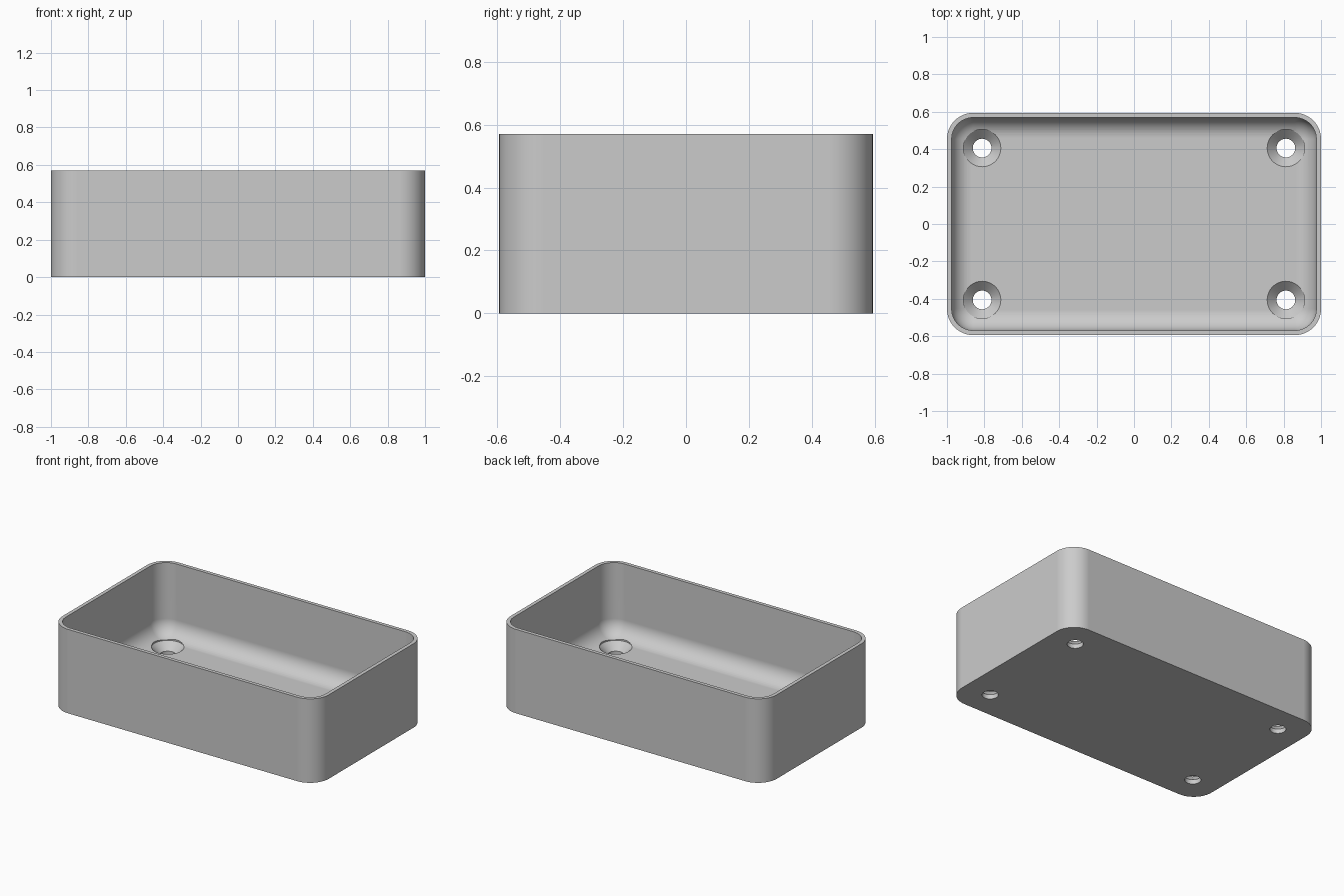
import bpy, bmesh
from math import sin, cos, pi

HALF_X, HALF_Y, HEIGHT = 1.0, 0.594, 0.57
CORNER, WALL, FLOOR, FILLET = 0.14, 0.025, 0.08, 0.11
HOLE_X, HOLE_Y = 0.812, 0.406
STEPS = 12

cube = bpy.data.objects.get("Cube")
if cube:
    bpy.data.objects.remove(cube)

grey = bpy.data.materials.new("light grey")
grey.use_nodes = True
colour = (0.6, 0.6, 0.6, 1)
grey.diffuse_color = colour
grey.node_tree.nodes["Principled BSDF"].inputs["Base Color"].default_value = colour


def rounded_ring(bm, inset, z):
    """Rounded rectangle of vertices, offset inward from the outer wall."""
    radius = CORNER - inset
    verts = []
    for q, (sx, sy) in enumerate([(1, 1), (-1, 1), (-1, -1), (1, -1)]):
        for i in range(STEPS + 1):
            a = (q + i / STEPS) * pi / 2
            verts.append(bm.verts.new((sx * (HALF_X - CORNER) + radius * cos(a),
                                       sy * (HALF_Y - CORNER) + radius * sin(a), z)))
    return verts


def circle_ring(bm, x, y, radius, z, n=48):
    return [bm.verts.new((x + radius * cos(2 * pi * i / n),
                          y + radius * sin(2 * pi * i / n), z)) for i in range(n)]


def loft(bm, rings):
    """Skin neighbouring rings and cap both ends."""
    for a, b in zip(rings, rings[1:]):
        for i in range(len(a)):
            j = (i + 1) % len(a)
            bm.faces.new((a[i], a[j], b[j], b[i]))
    bm.faces.new(rings[0][::-1])
    bm.faces.new(rings[-1])
    bmesh.ops.recalc_face_normals(bm, faces=bm.faces)


def make_object(name, bm):
    mesh = bpy.data.meshes.new(name)
    bm.to_mesh(mesh)
    bm.free()
    mesh.materials.append(grey)
    obj = bpy.data.objects.new(name, mesh)
    bpy.context.collection.objects.link(obj)
    return obj


# Open tray: outer wall, rim, inner wall, then a rounded cove into the floor
bm = bmesh.new()
profile = [(0, 0), (0, HEIGHT), (WALL, HEIGHT)]
for i in range(STEPS + 1):
    a = i / STEPS * pi / 2
    profile.append((WALL + FILLET * (1 - cos(a)), FLOOR + FILLET * (1 - sin(a))))
loft(bm, [rounded_ring(bm, inset, z) for inset, z in profile])
tray = make_object("tray", bm)

# Countersunk screw holes in the four floor corners
bm = bmesh.new()
for sx in (-1, 1):
    for sy in (-1, 1):
        part = bmesh.new()
        loft(part, [circle_ring(part, sx * HOLE_X, sy * HOLE_Y, r, z) for r, z in
                    [(0.05, -0.1), (0.05, 0.03), (0.1, FLOOR), (0.1, 0.25)]])
        temp = bpy.data.meshes.new("hole")
        part.to_mesh(temp)
        part.free()
        bm.from_mesh(temp)
        bpy.data.meshes.remove(temp)
cutter = make_object("screw_hole_cutter", bm)
cutter.hide_render = True

bpy.ops.object.select_all(action='DESELECT')
bpy.context.view_layer.objects.active = tray
tray.select_set(True)
cut = tray.modifiers.new("screw_holes", 'BOOLEAN')
cut.operation = 'DIFFERENCE'
cut.solver = 'EXACT'
cut.object = cutter
bpy.ops.object.modifier_apply(modifier=cut.name)
bpy.data.objects.remove(cutter)

# Smooth corners with crisp rims and flat floors
bpy.ops.object.shade_smooth_by_angle(angle=pi / 6)
flat = tray.modifiers.new("flat_faces", 'WEIGHTED_NORMAL')
flat.keep_sharp = True
